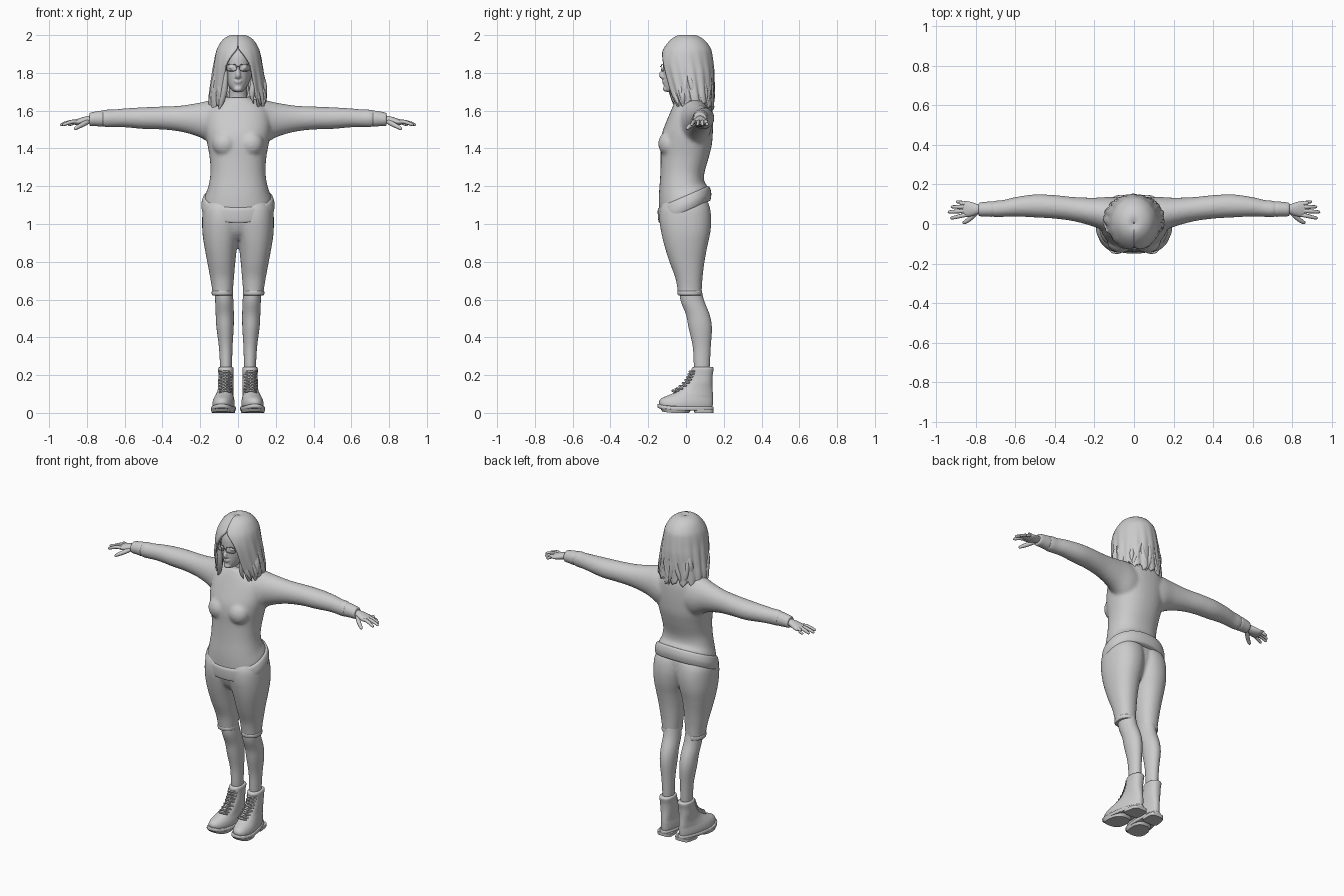
import bpy, bmesh, math, random
from mathutils import Vector

random.seed(4)
TAU = 2 * math.pi


def dense(rows, sub):
    """Catmull-Rom interpolation of rows of numbers."""
    out = []
    n = len(rows)
    for i in range(n - 1):
        a, b, c, d = rows[max(i - 1, 0)], rows[i], rows[i + 1], rows[min(i + 2, n - 1)]
        for k in range(sub):
            t = k / sub
            out.append([0.5 * (2 * q + (r - p) * t + (2 * p - 5 * q + 4 * r - s) * t * t
                               + (3 * q - p - 3 * r + s) * t ** 3) for p, q, r, s in zip(a, b, c, d)])
    return out + [list(rows[-1])]


def skin(bm, rings):
    vs = [[bm.verts.new(p) for p in r] for r in rings]
    n = len(vs[0])
    for a, b in zip(vs, vs[1:]):
        for j in range(n):
            bm.faces.new((a[j], a[(j + 1) % n], b[(j + 1) % n], b[j]))
    bm.faces.new(vs[0])
    bm.faces.new(vs[-1])


def loft(bm, rows, axis='z', s=1, e=2.0, n=36, sub=4, warp=None):
    """Sections (t, a0, a1, b0, b1): along z a=x b=y, along x a=z b=y."""
    rings = []
    for t, a0, a1, b0, b1 in dense(rows, sub):
        ring = []
        for j in range(n):
            c, d = math.cos(TAU * j / n), math.sin(TAU * j / n)
            a = (a0 + a1) / 2 + (a1 - a0) / 2 * math.copysign(abs(c) ** (2 / e), c)
            b = (b0 + b1) / 2 + (b1 - b0) / 2 * math.copysign(abs(d) ** (2 / e), d)
            p = Vector((a, b, t)) if axis == 'z' else Vector((t, b, a))
            if warp:
                p = warp(p)
            p.x *= s
            ring.append(p)
        rings.append(ring)
    skin(bm, rings)


def tube(bm, pts, n=8, sub=3):
    """Round tube through points (x, y, z, radius)."""
    p = dense(pts, sub)
    rings = []
    for i, q in enumerate(p):
        d = (Vector(p[min(i + 1, len(p) - 1)][:3]) - Vector(p[max(i - 1, 0)][:3])).normalized()
        u = d.cross(Vector((0.3, 0.1, 1)) if abs(d.z) < 0.8 else Vector((0, 1, 0))).normalized()
        v = d.cross(u)
        rings.append([Vector(q[:3]) + q[3] * (u * math.cos(TAU * j / n) + v * math.sin(TAU * j / n))
                      for j in range(n)])
    skin(bm, rings)


def ball(bm, c, r):
    vs = bmesh.ops.create_uvsphere(bm, u_segments=20, v_segments=14, radius=1)['verts']
    for v in vs:
        v.co = Vector([c[i] + r[i] * v.co[i] for i in range(3)])


def finish(name, bm, mirror=False, voxel=0, smooth=5):
    bmesh.ops.recalc_face_normals(bm, faces=bm.faces)
    for f in bm.faces:
        f.smooth = len(f.verts) < 5
    me = bpy.data.meshes.new(name)
    bm.to_mesh(me)
    bm.free()
    ob = bpy.data.objects.new(name, me)
    bpy.context.collection.objects.link(ob)
    if mirror:
        ob.modifiers.new("mirror", 'MIRROR').use_mirror_merge = False
    if voxel:
        m = ob.modifiers.new("fuse", 'REMESH')
        m.mode, m.voxel_size, m.use_smooth_shade = 'VOXEL', voxel, True
        m = ob.modifiers.new("soften", 'SMOOTH')
        m.factor, m.iterations = 0.5, smooth
    return ob


def sym(rows):
    return [(z, -w, w, f, b) for z, w, f, b in rows]


def hem_slope(p):
    p.z += p.y * 0.43 * min(max((1.28 - p.z) / 0.13, 0), 1)
    return p


# sweater: torso, bust and sleeves fused
bm = bmesh.new()
loft(bm, sym([(1.09, .183, -.138, .122), (1.15, .175, -.143, .115), (1.2, .158, -.143, .097),
              (1.27, .146, -.136, .098), (1.35, .15, -.134, .12), (1.42, .162, -.135, .137),
              (1.48, .172, -.127, .142), (1.54, .176, -.105, .143), (1.6, .165, -.08, .14),
              (1.64, .125, -.062, .13), (1.67, .07, -.045, .105)]), e=2.25, warp=hem_slope)
sleeve = [(.04, 1.4, 1.655, -.07, .13), (.12, 1.41, 1.66, -.05, .137), (.2, 1.458, 1.643, -.015, .133),
          (.3, 1.488, 1.627, .013, .136), (.4, 1.5, 1.622, .027, .146), (.5, 1.503, 1.618, .033, .15),
          (.6, 1.512, 1.612, .038, .136), (.66, 1.513, 1.606, .036, .122), (.7, 1.512, 1.606, .034, .118),
          (.73, 1.522, 1.596, .042, .11)]
for s in (1, -1):
    loft(bm, sleeve, 'x', s)
    ball(bm, (s * .068, -.085, 1.425), (.068, .062, .07))
finish("sweater", bm, voxel=.009)

# sweater trim: hem band, cuffs, collar
bm = bmesh.new()
loft(bm, sym([(1.068, .181, -.138, .122), (1.073, .189, -.145, .13), (1.105, .194, -.149, .134),
              (1.14, .186, -.149, .126), (1.15, .176, -.14, .115)]), e=2.25, n=64, warp=hem_slope)
finish("hem_band", bm)
bm = bmesh.new()
loft(bm, [(.712, 1.525, 1.592, .045, .106), (.717, 1.516, 1.6, .037, .114), (.75, 1.518, 1.596, .038, .112),
          (.782, 1.52, 1.589, .04, .108), (.786, 1.53, 1.58, .05, .1)], 'x', n=28)
finish("cuff", bm, mirror=True)
bm = bmesh.new()
tube(bm, [(.073 * math.sin(a), .03 - .075 * math.cos(a), 1.657 - .018 * math.cos(a), .009)
          for a in [TAU * i / 16 for i in range(17)]])
finish("collar", bm)

# shorts
bm = bmesh.new()
for s in (1, -1):
    loft(bm, [(.622, .029, .135, -.042, .082), (.66, .026, .138, -.046, .084), (.72, .021, .148, -.058, .088),
              (.8, .014, .163, -.088, .098), (.88, .004, .178, -.113, .113), (.95, -.012, .188, -.13, .128),
              (1.02, -.025, .19, -.141, .134), (1.08, -.03, .186, -.138, .128), (1.12, -.03, .17, -.12, .115)],
         s=s, e=2.2)
loft(bm, sym([(.915, .06, -.075, .06), (.96, .15, -.115, .09), (1.04, .18, -.138, .112), (1.12, .165, -.12, .11)]))
finish("shorts", bm, voxel=.008, smooth=4)
bm = bmesh.new()
loft(bm, [(.622, .033, .132, -.036, .077), (.625, .028, .138, -.043, .083), (.642, .027, .139, -.045, .084),
          (.648, .033, .133, -.04, .08)], e=2.2)
finish("shorts_leg_hem", bm, mirror=True)

# bare lower legs
bm = bmesh.new()
loft(bm, [(.18, .037, .092, .05, .122), (.25, .032, .095, .042, .126), (.35, .029, .101, .036, .131),
          (.45, .023, .114, .014, .137), (.52, .022, .118, 0, .125), (.6, .025, .121, -.03, .094),
          (.68, .03, .122, -.032, .078)])
finish("lower_leg", bm, mirror=True)


# boots
def foot(p):
    k = min(max((.16 - p.z) / .08, 0), 1)
    heel = min(max((p.y + .03) / .15, 0), 1)
    p.x = .072 + (p.x - .072) * (1 - .24 * heel * k) - .09 * p.y * k
    p.z += .014 * max(0, (-p.y - .06) / .09) ** 2
    return p


bm = bmesh.new()
loft(bm, [(.018, .02, .13, -.135, .138), (.045, .015, .134, -.143, .142), (.07, .017, .13, -.128, .143),
          (.092, .022, .122, -.092, .143), (.12, .024, .112, -.038, .141), (.155, .024, .106, 0, .139),
          (.2, .025, .104, .024, .141), (.235, .023, .105, .03, .147), (.243, .032, .096, .042, .138)],
     e=2.3, warp=foot)
finish("boot_upper", bm, mirror=True)
bm = bmesh.new()
loft(bm, [(.013, .014, .136, -.146, .14), (.016, .009, .14, -.151, .146), (.03, .009, .14, -.151, .146),
          (.034, .014, .135, -.147, .142)], e=2.5, sub=2, warp=foot)
loft(bm, [(0, .012, .138, .045, .145), (.02, .01, .14, .04, .146)], e=4, sub=1, warp=foot)
loft(bm, [(0, .018, .132, -.125, .015), (.018, .012, .138, -.14, .03)], e=2.6, sub=1, warp=foot)
finish("boot_sole", bm, mirror=True)
bm = bmesh.new()
lace = dense([(-.075, .108), (-.04, .128), (-.004, .16), (.014, .19), (.026, .22)], 2)
for (y0, z0), (y1, z1) in zip(lace, lace[1:]):
    for xa, xb in ((.035, .098), (.098, .035)):
        tube(bm, [(xa, y0 + .022, z0, .004), (.068, (y0 + y1) / 2 - .006, (z0 + z1) / 2 + .006, .005),
                  (xb, y1 + .022, z1, .004)], n=6)
finish("boot_laces", bm, mirror=True)

# hands with fingers and thumb
bm = bmesh.new()
loft(bm, [(.76, 1.533, 1.575, .053, .097), (.79, 1.533, 1.573, .05, .1), (.82, 1.526, 1.566, .04, .11),
          (.85, 1.523, 1.556, .036, .116), (.873, 1.528, 1.547, .042, .112)], 'x', n=24)
for y, tx, ty in ((.046, .93, .03), (.067, .942, .061), (.086, .927, .087), (.103, .9, .112)):
    tube(bm, [(.85, y, 1.541, .01), (.875, y * .7 + ty * .3, 1.542, .0105), (tx - .025, (y + 3 * ty) / 4, 1.533, .009),
              (tx - .005, ty, 1.525, .007), (tx, ty, 1.523, .002)])
tube(bm, [(.795, .062, 1.543, .014), (.82, .036, 1.528, .013), (.845, .016, 1.515, .011),
          (.862, .006, 1.505, .008), (.867, .003, 1.502, .002)])
finish("hand", bm, mirror=True)

# head and neck
bm = bmesh.new()
loft(bm, sym([(1.6, .07, -.02, .1), (1.66, .05, -.012, .088), (1.72, .047, -.02, .085), (1.78, .045, -.02, .08)]))
loft(bm, sym([(1.698, .018, -.1, -.05), (1.708, .032, -.112, 0), (1.735, .053, -.118, .06),
              (1.775, .068, -.12, .1), (1.83, .076, -.121, .12), (1.89, .078, -.117, .12),
              (1.94, .066, -.09, .1), (1.97, .03, -.04, .05)]), e=2.1)
# nose, lips, chin, eyelids
tube(bm, [(0, -.112, 1.835, .008), (0, -.122, 1.81, .01), (0, -.13, 1.788, .014), (0, -.122, 1.774, .011)])
ball(bm, (0, -.117, 1.757), (.022, .01, .006))
ball(bm, (0, -.116, 1.748), (.018, .01, .006))
ball(bm, (0, -.108, 1.715), (.022, .014, .015))
for s in (1, -1):
    ball(bm, (s * .032, -.104, 1.828), (.017, .014, .01))
    ball(bm, (s * .011, -.122, 1.778), (.007, .009, .006))
finish("head", bm, voxel=.005, smooth=2)

# glasses
bm = bmesh.new()
tube(bm, [(.036 + .029 * math.copysign(abs(math.cos(a)) ** .7, math.cos(a)),
           -.131 + .014 * (.5 + .5 * math.cos(a)),
           1.828 + .018 * math.copysign(abs(math.sin(a)) ** .7, math.sin(a)), .0025)
          for a in [TAU * i / 24 for i in range(25)]], n=6, sub=1)
tube(bm, [(0, -.136, 1.834, .0025), (.008, -.132, 1.832, .0025)], n=6)
tube(bm, [(.065, -.117, 1.835, .003), (.08, -.08, 1.837, .003), (.082, .02, 1.837, .003)], n=6)
finish("glasses", bm, mirror=True)

# hair shell with centre parting and open face: z, half width, front, back, opening angle
rows = dense([(1.988, .004, .0, .008, 0), (1.994, .035, -.035, .045, 0), (1.972, .075, -.075, .09, .0),
              (1.93, .102, -.11, .123, .03), (1.895, .113, -.125, .132, .27), (1.85, .121, -.131, .138, .5),
              (1.8, .129, -.125, .143, .58), (1.73, .138, -.108, .142, .63), (1.67, .145, -.09, .14, .68),
              (1.625, .142, -.072, .141, .75)], 3)
N = 84
jag = [.05 * math.sin(i * .9) + random.uniform(-.04, .04) for i in range(N + 1)]
bm = bmesh.new()
grid = []
for z, w, f, b, o in rows:
    low = min(max((1.95 - z) / .3, 0), 1)
    line = []
    for i in range(N + 1):
        a = o + (TAU - 2 * o) * i / N
        k = 1 + .03 * low * math.sin(17 * a + 9 * z)
        line.append(bm.verts.new((k * w * math.sin(a), (f + b) / 2 - k * (b - f) / 2 * math.cos(a),
                                  z - (2 - z) * jag[i] * low)))
    grid.append(line)
for r0, r1 in zip(grid, grid[1:]):
    for i in range(N):
        bm.faces.new((r0[i], r0[i + 1], r1[i + 1], r1[i]))
m = finish("hair", bm).modifiers.new("thickness", 'SOLIDIFY')
m.thickness, m.offset = .014, 0

# loose hair locks around the shell
bm = bmesh.new()
for i in range(26):
    a = .68 + (TAU - 1.36) * i / 25
    end = 1.6 + random.uniform(-.005, .04)
    pts = []
    for t, r in ((0, .002), (.25, .013), (.55, .017), (.8, .014), (1, .001)):
        z = 1.87 + (end - 1.87) * t
        w = .112 + .03 * t + (.012 * math.sin(t * 7 + i) if t > .3 else 0)
        d = .128 - .017 * t
        b = a + .1 * math.sin(5 * t + i * 2)
        pts.append((w * math.sin(b), .006 + .022 * t - d * math.cos(b), z, r))
    tube(bm, pts, n=7)
finish("hair_locks", bm)
